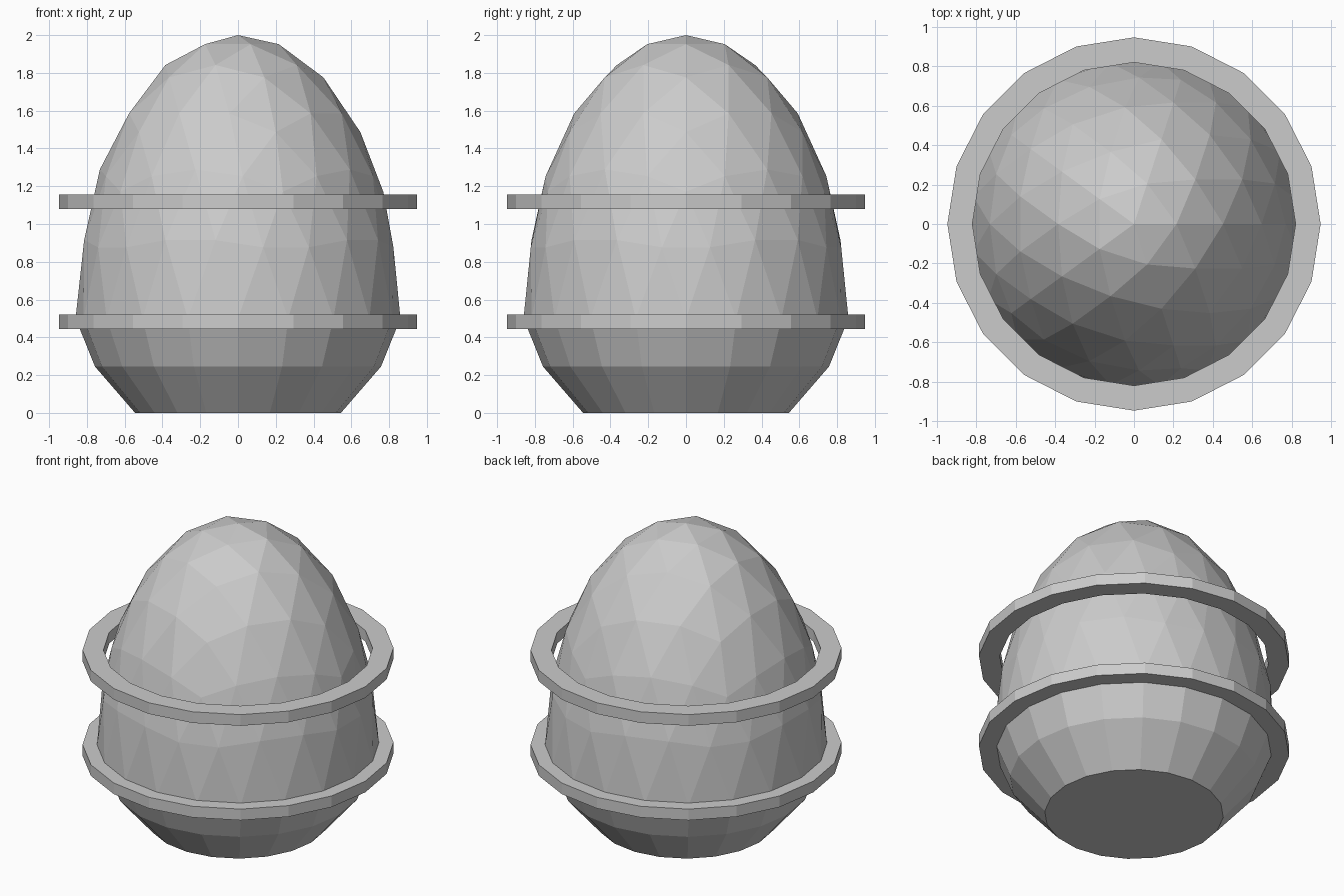
import bpy, bmesh, math
from mathutils import Vector

if "Cube" in bpy.data.objects:
    bpy.data.objects.remove(bpy.data.objects["Cube"], do_unlink=True)

SIDES = 20

grey = bpy.data.materials.new("plain_grey")
grey.use_nodes = True
grey.diffuse_color = (0.6, 0.6, 0.6, 1)
grey.node_tree.nodes["Principled BSDF"].inputs["Base Color"].default_value = (0.6, 0.6, 0.6, 1)


def finish(bm, name):
    """Turn a bmesh into a flat-shaded grey object."""
    bmesh.ops.recalc_face_normals(bm, faces=bm.faces)
    mesh = bpy.data.meshes.new(name)
    bm.to_mesh(mesh)
    bm.free()
    mesh.materials.append(grey)
    obj = bpy.data.objects.new(name, mesh)
    bpy.context.collection.objects.link(obj)
    return obj


def egg_body(radius, height, middle, steps):
    """Tall faceted dome whose open rim is extruded down into a tapered base."""
    bm = bmesh.new()
    bmesh.ops.create_icosphere(bm, subdivisions=3, radius=1)
    lower = [v for v in bm.verts if v.co.z < -0.01]
    bmesh.ops.delete(bm, geom=lower, context='VERTS')
    for v in bm.verts:
        v.co = Vector((v.co.x * radius, v.co.y * radius,
                       middle + v.co.z * (height - middle)))
    rim = [e for e in bm.edges if e.is_boundary]
    current = radius
    for r, z in steps:
        new = bmesh.ops.extrude_edge_only(bm, edges=rim)["geom"]
        for v in new:
            if isinstance(v, bmesh.types.BMVert):
                v.co.x *= r / current
                v.co.y *= r / current
                v.co.z = z
        rim = [e for e in new if isinstance(e, bmesh.types.BMEdge) and e.is_boundary]
        current = r
    bmesh.ops.contextual_create(bm, geom=rim)
    return finish(bm, "egg_body")


def flat_ring(name, inner, outer, bottom, top):
    """Square-section hoop spun from four profile points."""
    bm = bmesh.new()
    profile = [(inner, bottom), (outer, bottom), (outer, top), (inner, top)]
    loops = []
    for i in range(SIDES):
        a = math.tau * i / SIDES
        loops.append([bm.verts.new((r * math.cos(a), r * math.sin(a), z))
                      for r, z in profile])
    for i in range(SIDES):
        here, there = loops[i], loops[(i + 1) % SIDES]
        for j in range(4):
            k = (j + 1) % 4
            bm.faces.new((here[j], there[j], there[k], here[k]))
    return finish(bm, name)


# Egg with flat foot
egg_body(0.86, 2.0, 0.5, [(0.757, 0.245), (0.545, 0.0)])

# Two hoops around the body
flat_ring("lower_ring", 0.82, 0.947, 0.445, 0.52)
flat_ring("upper_ring", 0.82, 0.947, 1.08, 1.155)
